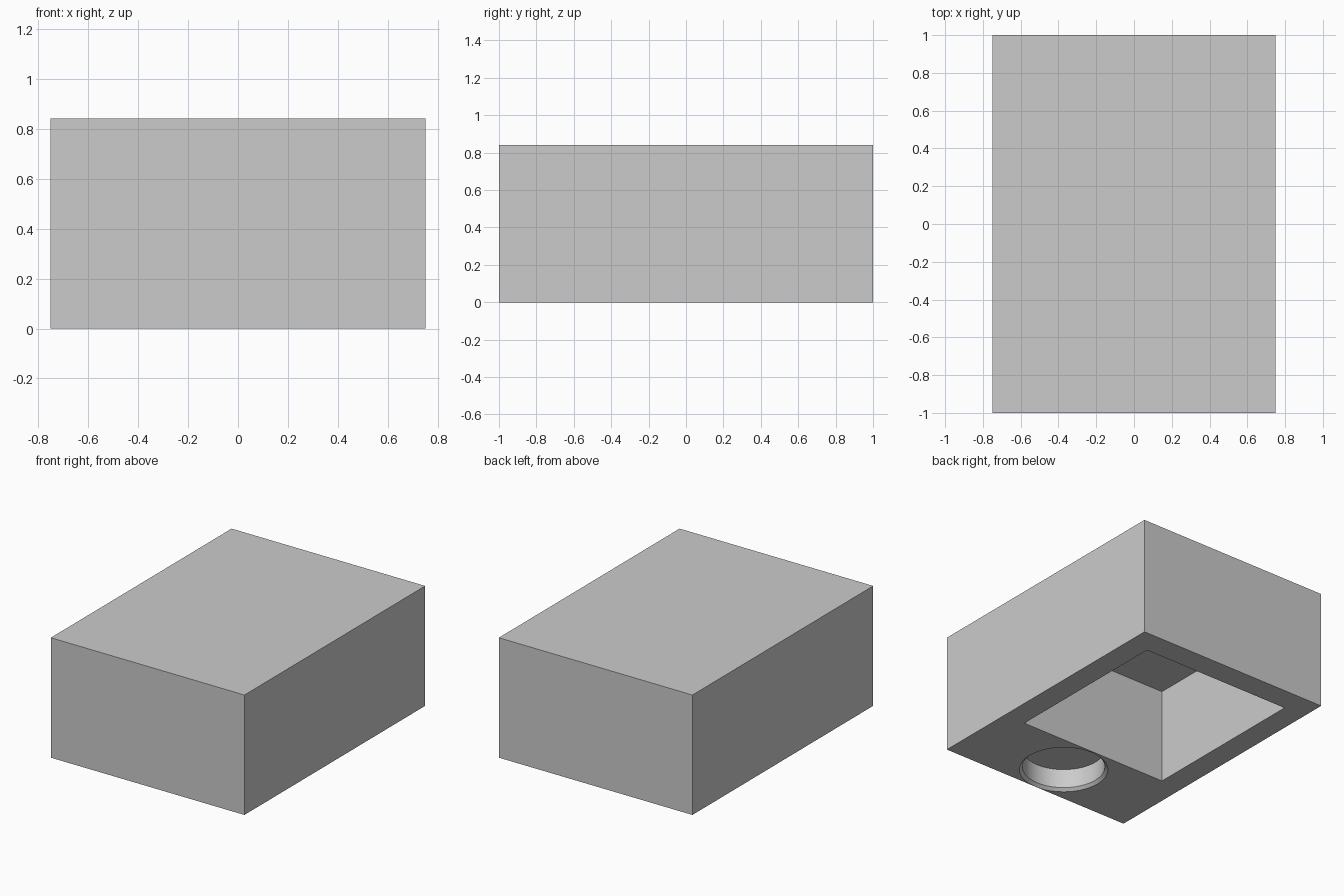
import bpy
import bmesh
from mathutils import Matrix, Vector

old = bpy.data.objects.get("Cube")
if old:
    bpy.data.objects.remove(old, do_unlink=True)

HEIGHT = 0.84
SIDES = 96

grey = bpy.data.materials.new("light_grey")
grey.use_nodes = True
colour = (0.6, 0.6, 0.6, 1.0)
grey.diffuse_color = colour
grey.node_tree.nodes["Principled BSDF"].inputs["Base Color"].default_value = colour


def make_object(name, bm):
    bmesh.ops.recalc_face_normals(bm, faces=bm.faces)
    mesh = bpy.data.meshes.new(name)
    bm.to_mesh(mesh)
    bm.free()
    mesh.materials.append(grey)
    obj = bpy.data.objects.new(name, mesh)
    bpy.context.collection.objects.link(obj)
    return obj


def box(name, low, high):
    low, high = Vector(low), Vector(high)
    bm = bmesh.new()
    bmesh.ops.create_cube(bm, size=1, matrix=Matrix.Translation((low + high) / 2)
                          @ Matrix.Diagonal((*(high - low), 1)))
    return make_object(name, bm)


def turned(name, centre, profile):
    """Closed solid turned around z from (radius, z) points."""
    bm = bmesh.new()
    rings = []
    for radius, z in profile:
        ring = bmesh.ops.create_circle(
            bm, segments=SIDES, radius=radius,
            matrix=Matrix.Translation((centre[0], centre[1], z)))["verts"]
        rings.append(ring)
    for a, b in zip(rings, rings[1:]):
        for i in range(SIDES):
            j = (i + 1) % SIDES
            bm.faces.new((a[i], a[j], b[j], b[i]))
    bm.faces.new(rings[0])
    bm.faces.new(rings[-1])
    return make_object(name, bm)


# Solid block with a deep pocket and a chamfered round recess underneath
body = box("body", (-0.75, -1, 0), (0.75, 1, HEIGHT))
pocket = box("pocket_cutter", (-0.584, -0.413, -0.1), (0.584, 0.827, 0.67))
recess = turned("recess_cutter", (0, -0.712),
                [(0.308, -0.02), (0.268, 0.02), (0.268, 0.155)])

# Apply the cuts
bpy.context.view_layer.objects.active = body
for cutter in (pocket, recess):
    cut = body.modifiers.new(cutter.name, "BOOLEAN")
    cut.operation = "DIFFERENCE"
    cut.solver = "EXACT"
    cut.object = cutter
    bpy.ops.object.modifier_apply(modifier=cut.name)
for cutter in (pocket, recess):
    bpy.data.objects.remove(cutter, do_unlink=True)

# Smooth the round wall, keep the edges sharp
bpy.ops.object.select_all(action="DESELECT")
body.select_set(True)
bpy.ops.object.shade_smooth_by_angle()
